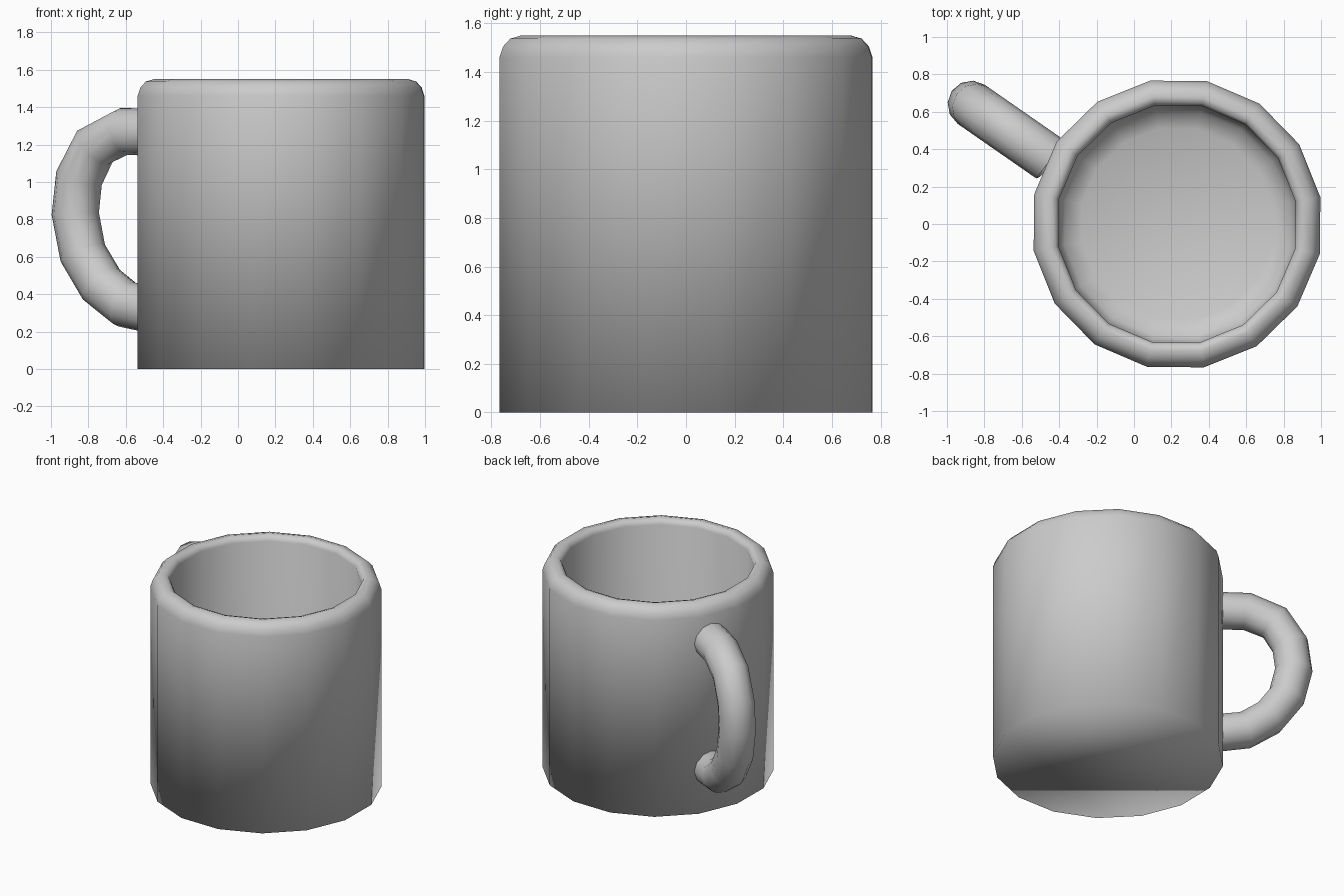
import bpy, bmesh
from math import radians, cos, sin, pi

if "Cube" in bpy.data.objects:
    bpy.data.objects.remove(bpy.data.objects["Cube"])

CX, CY, SIDES, PHASE = 0.23, 0.0, 16, radians(10.6)


def lathe(name, profile):
    """Closed solid of revolution; first and last loops are capped with n-gons."""
    bm = bmesh.new()
    loops = []
    for r, z in profile:
        loops.append([bm.verts.new((CX + r * cos(PHASE + 2 * pi * i / SIDES),
                                    CY + r * sin(PHASE + 2 * pi * i / SIDES), z))
                      for i in range(SIDES)])
    for a, b in zip(loops, loops[1:]):
        for i in range(SIDES):
            j = (i + 1) % SIDES
            bm.faces.new((a[i], a[j], b[j], b[i]))
    bm.faces.new(loops[0][::-1])
    bm.faces.new(loops[-1])
    bmesh.ops.recalc_face_normals(bm, faces=bm.faces[:])
    for f in bm.faces:
        f.smooth = True
    mesh = bpy.data.meshes.new(name)
    bm.to_mesh(mesh)
    bm.free()
    obj = bpy.data.objects.new(name, mesh)
    bpy.context.collection.objects.link(obj)
    return obj


# Cup: outer wall, rounded rim, inner wall and rounded inner floor
lathe("cup", [(0.78, 0.0), (0.78, 1.46), (0.765, 1.505), (0.735, 1.537),
              (0.69, 1.55), (0.66, 1.54), (0.645, 1.51),
              (0.645, 0.24), (0.61, 0.17), (0.52, 0.13)])

# Handle: round tube along a C-shaped path in a slanted vertical plane
path = [(-0.45, 1.265), (-0.61, 1.27), (-0.765, 1.19), (-0.85, 1.02),
        (-0.87, 0.83), (-0.83, 0.62), (-0.73, 0.45), (-0.60, 0.345), (-0.45, 0.315)]
curve = bpy.data.curves.new("handle", 'CURVE')
curve.dimensions = '3D'
curve.bevel_depth = 0.127
curve.bevel_resolution = 4
curve.use_fill_caps = True
spline = curve.splines.new('POLY')
spline.points.add(len(path) - 1)
for p, (x, z) in zip(spline.points, path):
    p.co = (x, 0.352 + (-0.456 - x) * 0.695, z, 1)
spline.use_smooth = True
handle = bpy.data.objects.new("handle", curve)
bpy.context.collection.objects.link(handle)
bpy.context.view_layer.objects.active = handle
handle.select_set(True)
bpy.ops.object.convert(target='MESH')
bpy.ops.object.shade_smooth_by_angle(angle=radians(50))
